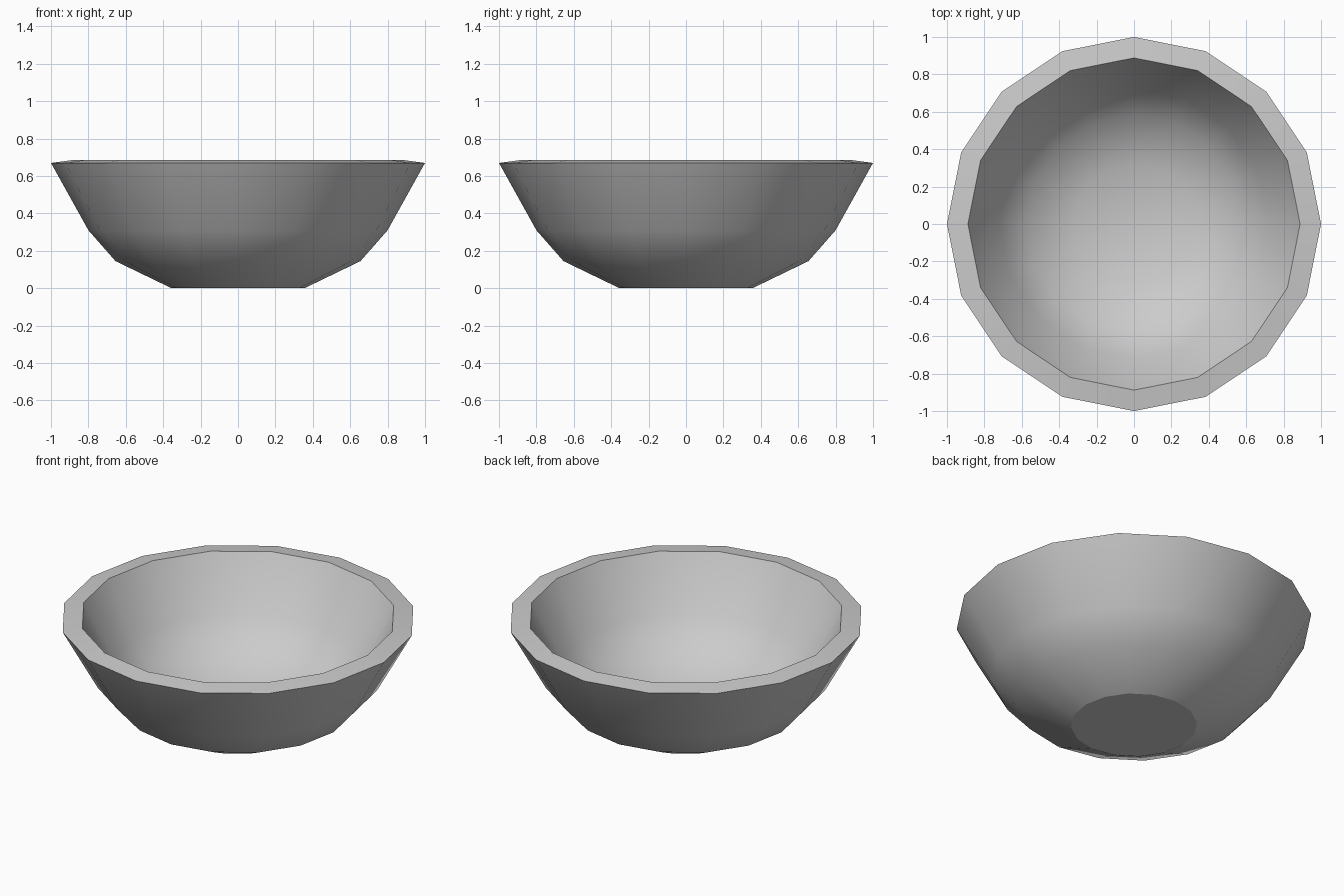
import bpy
import bmesh
from math import cos, sin, tau, radians

cube = bpy.data.objects.get("Cube")
if cube:
    bpy.data.objects.remove(cube, do_unlink=True)

SIDES = 16

# Wall profile (radius, height): outer foot up to the rim, then down the inside
PROFILE = [(0.355, 0), (0.655, 0.145), (0.8, 0.31), (1.0, 0.67),
           (0.888, 0.685), (0.72, 0.37), (0.58, 0.22), (0.32, 0.1)]

# Plain grey material
grey = bpy.data.materials.new("plain_grey")
grey.use_nodes = True
colour = (0.6, 0.6, 0.6, 1)
grey.diffuse_color = colour
grey.node_tree.nodes["Principled BSDF"].inputs["Base Color"].default_value = colour

# Rings of the lathed wall
bm = bmesh.new()
rings = [[bm.verts.new((r * cos(tau * i / SIDES), r * sin(tau * i / SIDES), z))
          for i in range(SIDES)] for r, z in PROFILE]
for low, high in zip(rings, rings[1:]):
    for i in range(SIDES):
        j = (i + 1) % SIDES
        bm.faces.new((low[i], low[j], high[j], high[i]))

# Inner floor as a fan, so it blends into the wall
centre = bm.verts.new((0, 0, PROFILE[-1][1]))
for i in range(SIDES):
    bm.faces.new((rings[-1][i], rings[-1][(i + 1) % SIDES], centre))

# Flat foot
foot = bm.faces.new(rings[0][::-1])
bmesh.ops.recalc_face_normals(bm, faces=bm.faces)
foot_index = len(bm.faces) - 1

mesh = bpy.data.meshes.new("bowl")
bm.to_mesh(mesh)
bm.free()
mesh.materials.append(grey)
bowl = bpy.data.objects.new("bowl", mesh)
bpy.context.collection.objects.link(bowl)

# Smooth walls with a crisp rim and a flat foot
bpy.context.view_layer.objects.active = bowl
bowl.select_set(True)
bpy.ops.object.shade_smooth_by_angle(angle=radians(30))
mesh.polygons[foot_index].use_smooth = False
